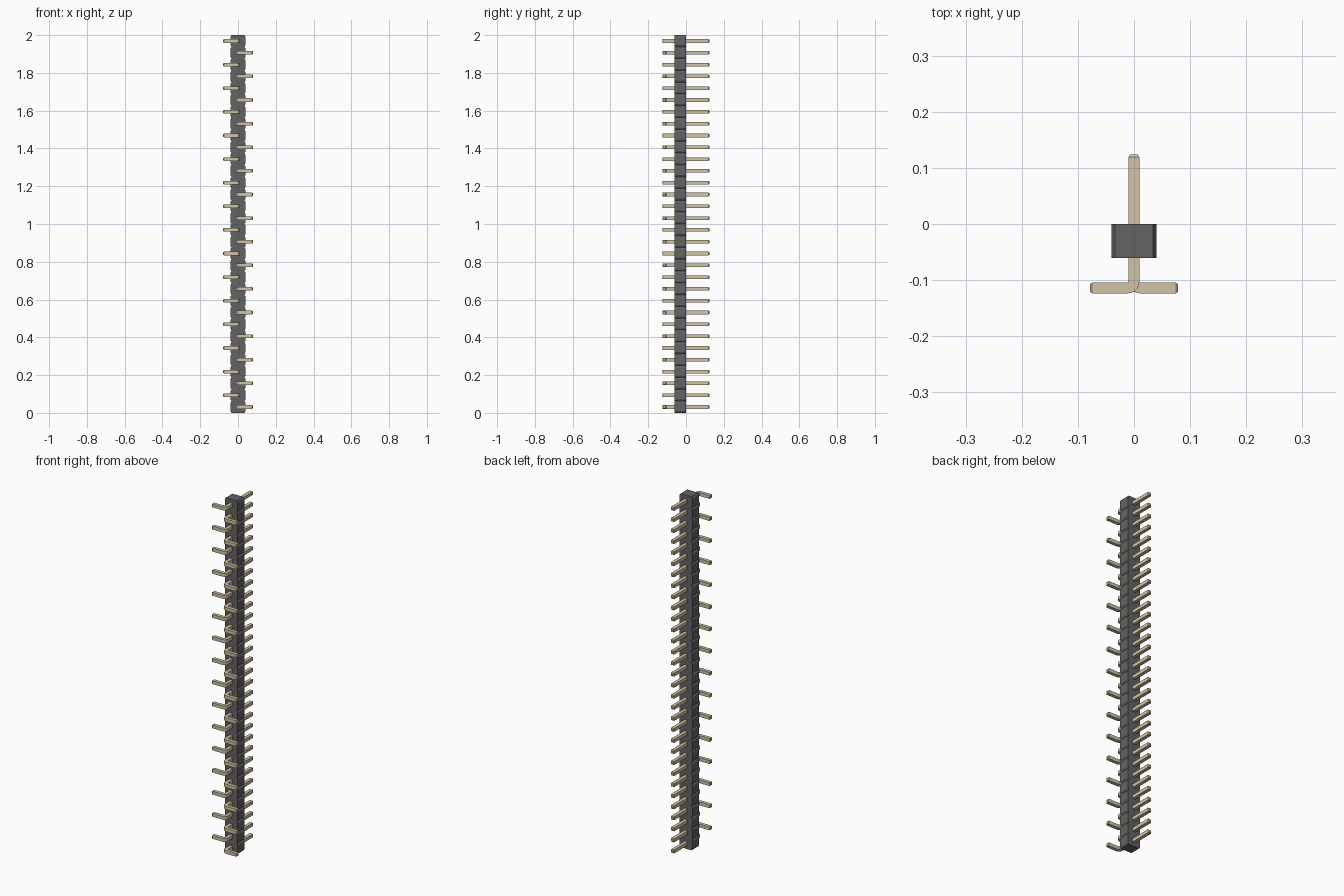
import bpy, bmesh, math

if "Cube" in bpy.data.objects:
    bpy.data.objects.remove(bpy.data.objects["Cube"])

COUNT, PITCH = 32, 0.0625
R = 0.0095           # half thickness of a pin
TIP = 0.004          # tip taper


def material(name, color):
    m = bpy.data.materials.new(name)
    m.diffuse_color = (*color, 1)
    m.use_nodes = True
    m.node_tree.nodes["Principled BSDF"].inputs["Base Color"].default_value = m.diffuse_color
    return m


def finish(bm, name, mat):
    bmesh.ops.recalc_face_normals(bm, faces=bm.faces)
    mesh = bpy.data.meshes.new(name)
    bm.to_mesh(mesh)
    bm.free()
    mesh.materials.append(mat)
    return mesh


def place(mesh, name, z=0):
    ob = bpy.data.objects.new(name, mesh)
    ob.location.z = z
    bpy.context.collection.objects.link(ob)
    return ob


black = material("dark_plastic", (0.125, 0.125, 0.125))
gold = material("pale_gold", (0.65, 0.56, 0.37))

# Housing: notched outline in the xz plane, extruded along y
right = []
for i in range(COUNT):
    z = i * PITCH
    right += [(0.034, z), (0.04, z + 0.009), (0.04, z + PITCH - 0.009)]
right.append((0.034, COUNT * PITCH))
outline = right + [(-x, z) for x, z in reversed(right)]
bm = bmesh.new()
face = bm.faces.new([bm.verts.new((x, -0.061, z)) for x, z in outline])
ext = bmesh.ops.extrude_face_region(bm, geom=[face])
verts = [g for g in ext["geom"] if isinstance(g, bmesh.types.BMVert)]
bmesh.ops.translate(bm, verts=verts, vec=(0, 0.061, 0))
place(finish(bm, "housing", black), "housing")


# Bent pin: square rings swept along the path, side = +1 or -1 for the foot
def pin_mesh(side):
    ir = 0.001                                   # inner bend radius
    cx, cy = R + ir, -0.1235 + 2 * R + ir        # bend centre
    # each ring: centre x, centre y, angle of the outward direction, half size
    rings = [(0, 0.1235, math.pi, R * 0.7), (0, 0.1235 - TIP, math.pi, R)]
    for k in range(7):
        a = math.pi + k / 6 * math.pi / 2
        rings.append((cx + cx * math.cos(a), cy + cx * math.sin(a), a, R))
    down = 1.5 * math.pi
    rings += [(0.0785 - TIP, cy - cx, down, R), (0.0785, cy - cx, down, R * 0.7)]
    bm = bmesh.new()
    loops = []
    for x, y, a, r in rings:
        dx, dy = math.cos(a) * r, math.sin(a) * r
        loops.append([bm.verts.new((side * (x + s * dx), y + s * dy, t * r))
                      for s, t in ((-1, -1), (1, -1), (1, 1), (-1, 1))])
    for p, q in zip(loops, loops[1:]):
        for j in range(4):
            n = (j + 1) % 4
            bm.faces.new((p[j], p[n], q[n], q[j]))
    bm.faces.new(loops[0])
    bm.faces.new(loops[-1])
    return finish(bm, "pin", gold)


# Pins alternate right and left up the row
meshes = [pin_mesh(1), pin_mesh(-1)]
for i in range(COUNT):
    place(meshes[i % 2], f"pin_{i + 1}", (i + 0.5) * PITCH)
